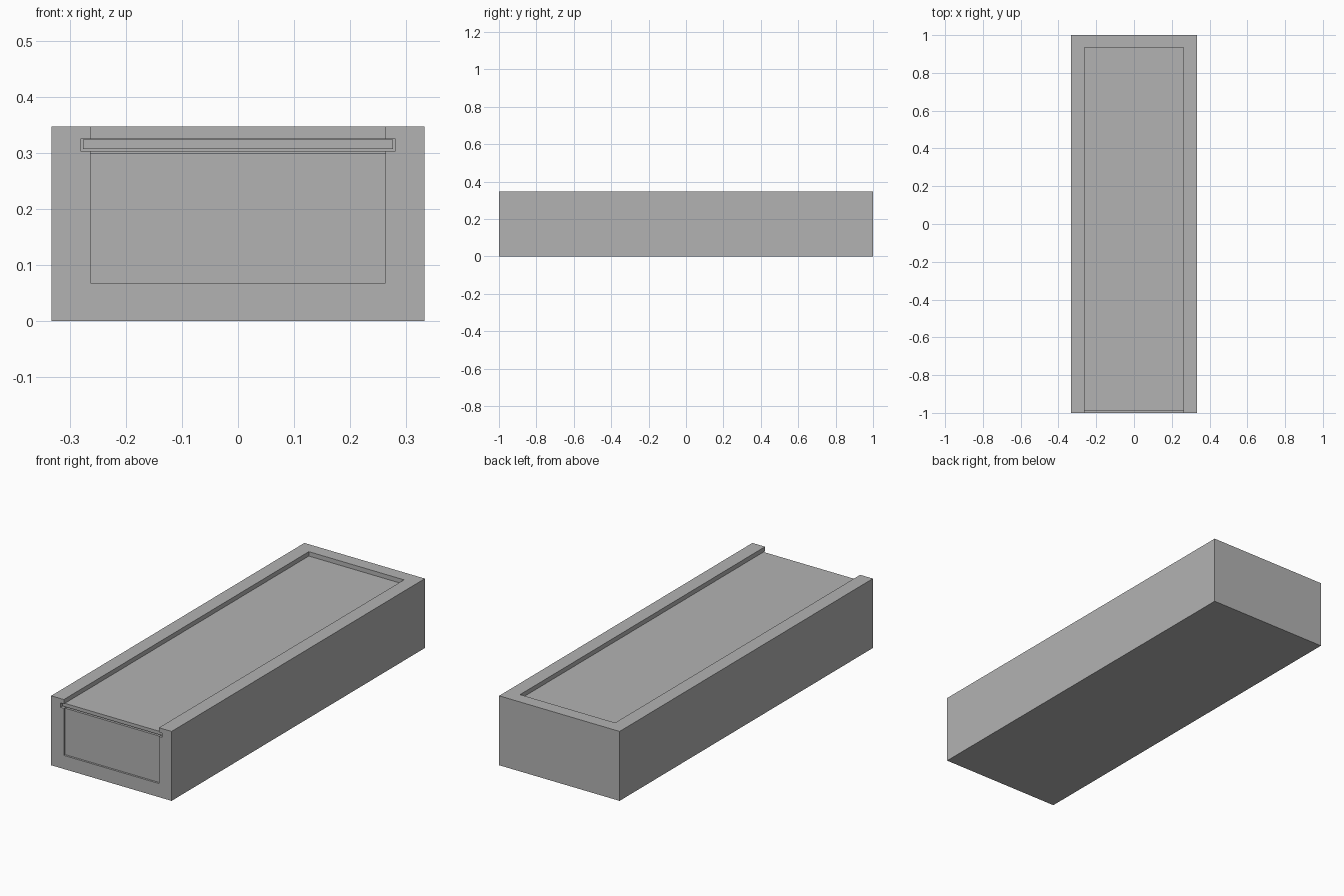
import bpy

if "Cube" in bpy.data.objects:
    bpy.data.objects.remove(bpy.data.objects["Cube"], do_unlink=True)

grey = bpy.data.materials.new("plain grey")
grey.use_nodes = True
colour = (0.45, 0.45, 0.45, 1)
grey.diffuse_color = colour
grey.node_tree.nodes["Principled BSDF"].inputs["Base Color"].default_value = colour


def block(name, half_width, y, z):
    """Box centred on x, spanning the given y and z ranges."""
    bpy.ops.mesh.primitive_cube_add(size=1, location=(0, sum(y) / 2, sum(z) / 2))
    ob = bpy.context.object
    ob.name = name
    ob.scale = (2 * half_width, y[1] - y[0], z[1] - z[0])
    bpy.ops.object.transform_apply(location=True, rotation=False, scale=True)
    ob.data.materials.append(grey)
    return ob


# Outer case, hollowed and grooved for the sliding lid
case = block("case", 0.333, (-1, 1), (0, 0.347))
cutters = [
    block("cavity_cutter", 0.263, (-1.1, 0.935), (0.068, 0.5)),
    block("groove_cutter", 0.281, (-1.1, 0.953), (0.303, 0.325)),
]
for cutter in cutters:
    mod = case.modifiers.new(cutter.name, "BOOLEAN")
    mod.operation = "DIFFERENCE"
    mod.solver = "EXACT"
    mod.object = cutter
bpy.context.view_layer.objects.active = case
for cutter in cutters:
    bpy.ops.object.modifier_apply(modifier=cutter.name)
    bpy.data.objects.remove(cutter, do_unlink=True)

# Sliding lid, running in the grooves
block("sliding_lid", 0.277, (-0.99, 0.95), (0.307, 0.324))

# End wall, set back slightly below the lid
block("front_wall", 0.263, (-0.99, -0.93), (0.068, 0.300))
